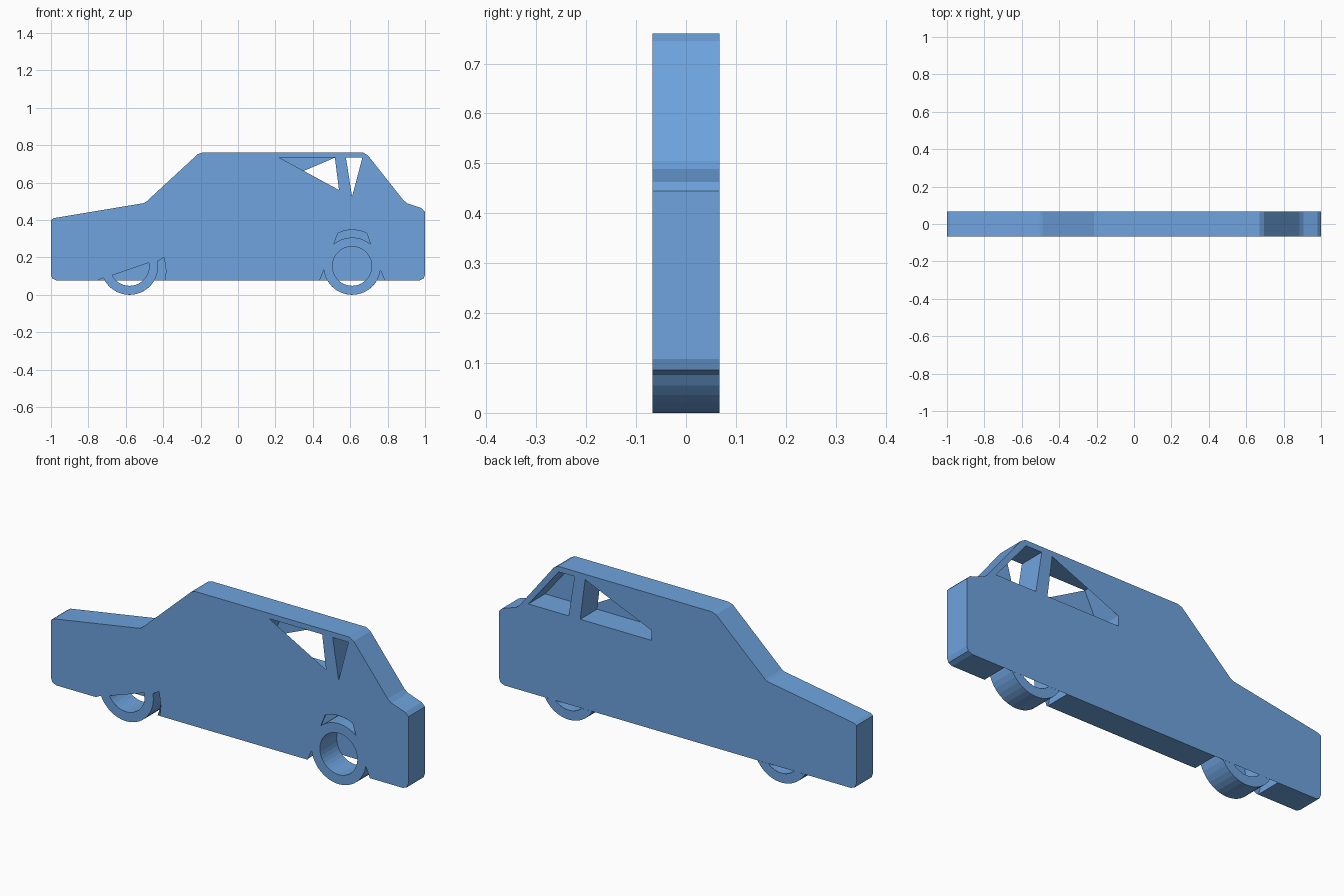
import bpy
from math import cos, sin, radians
from mathutils import Vector
from mathutils.geometry import tessellate_polygon

if "Cube" in bpy.data.objects:
    bpy.data.objects.remove(bpy.data.objects["Cube"], do_unlink=True)

HALF = 0.067          # half thickness of the plaque
SILL = 0.077          # height of the body underside
AXLE = 0.153          # wheel centre height, also the tyre radius
HUB, ARCH = 0.105, 0.193
FRONT_X, REAR_X = -0.58, 0.61

blue = bpy.data.materials.new("Sky blue")
blue.use_nodes = True
colour = (0.156, 0.366, 0.73, 1)
blue.diffuse_color = colour
blue.node_tree.nodes["Principled BSDF"].inputs["Base Color"].default_value = colour


def make_object(name, verts, faces):
    mesh = bpy.data.meshes.new(name)
    mesh.from_pydata(verts, [], faces)
    mesh.materials.append(blue)
    obj = bpy.data.objects.new(name, mesh)
    bpy.context.collection.objects.link(obj)
    return obj


def arc(x, radius, start, end, steps=24):
    """Points on a circle around a wheel centre, in the x-z plane."""
    angles = [radians(start + (end - start) * i / steps) for i in range(steps + 1)]
    return [(x + radius * cos(a), AXLE + radius * sin(a)) for a in angles]


def wall(name, loop):
    """Closed band through the thickness; clockwise loops face outward."""
    n = len(loop)
    verts = [(x, y, z) for y in (-HALF, HALF) for x, z in loop]
    faces = [(i, (i + 1) % n, (i + 1) % n + n, i + n) for i in range(n)]
    return make_object(name, verts, faces)


def cap(name, side, loops):
    """Flat face with holes: side -1 is the front, +1 the back."""
    tris = tessellate_polygon([[Vector((x, z, 0)) for x, z in lp] for lp in loops])
    verts = [Vector((x, side * HALF, z)) for lp in loops for x, z in lp]
    faces = []
    for a, b, c in tris:
        normal = (verts[b] - verts[a]).cross(verts[c] - verts[a])
        faces.append((a, b, c) if normal.y * side > 0 else (a, c, b))
    return make_object(name, verts, faces)


# Body silhouette, clockwise from the lower nose to the lower tail
outline = [(-0.97, SILL), (-0.992, 0.086), (-1, 0.108), (-1, 0.4), (-0.985, 0.41),
           (-0.505, 0.49), (-0.49, 0.498), (-0.215, 0.752), (-0.19, 0.76),
           (0.67, 0.76), (0.695, 0.745), (0.885, 0.505), (0.905, 0.489),
           (0.982, 0.463), (1, 0.445), (1, 0.108), (0.992, 0.086), (0.97, SILL)]

# Rim of the body with both wheel arches
wall("body_rim", outline + arc(REAR_X, ARCH, -23, 203) + arc(FRONT_X, ARCH, -23, 203))

# Window frames, counter-clockwise
side_window = [(0.145, 0.525), (0.545, 0.525), (0.518, 0.733), (0.222, 0.733), (0.145, 0.575)]
rear_window = [(0.61, 0.525), (0.835, 0.525), (0.665, 0.733), (0.577, 0.733)]
wall("side_window_frame", side_window)
wall("rear_window_frame", rear_window)

# Wheels: tyre tread, hub bore and the lower rear ring
for label, x in (("front", FRONT_X), ("rear", REAR_X)):
    wall(label + "_tyre", arc(x, AXLE, 360, 0, 36)[:-1])
    wall(label + "_hub", arc(x, HUB, 0, 360, 36)[:-1])
    cap(label + "_wheel_back", 1, [arc(x, AXLE, 210, 330) + arc(x, HUB, 313.6, 226.4)])

# Back face, solid over the arches
cap("body_back", 1, [outline, side_window[:3] + side_window[4:], rear_window])

# Front face, joined to the tyres, with partly filled openings
front_outline = (outline + [(0.785, SILL)] + arc(REAR_X, AXLE, -8, -172)
                 + [(0.437, SILL), (-0.39, SILL), (-0.385, 0.13), (-0.395, 0.2)]
                 + arc(FRONT_X, AXLE, 10, -156) + [(-0.75, SILL)])
arch_gap = arc(REAR_X, AXLE, 50, 130) + [(0.535, 0.33), (0.57, 0.343), (0.61, 0.348),
                                         (0.65, 0.343), (0.688, 0.33)]
cap("body_front", -1, [
    front_outline,
    [(0.54, 0.56), (0.518, 0.733), (0.222, 0.733)],
    [rear_window[0], rear_window[2], rear_window[3]],
    arc(REAR_X, HUB, 0, 360, 36)[:-1],
    arch_gap,
    arc(FRONT_X, HUB, 208, 370),
])
